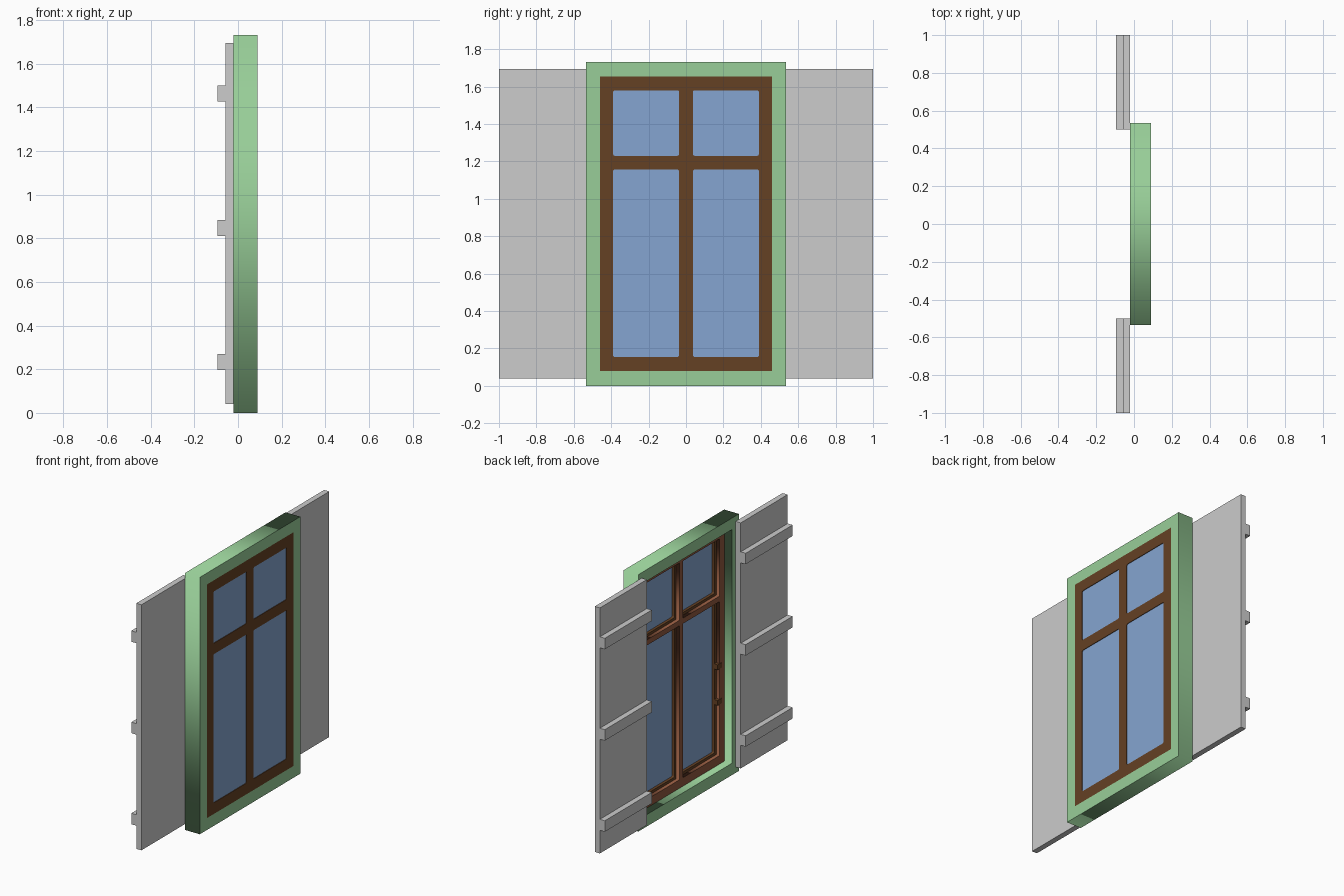
import bpy, math
from mathutils import Matrix

cube = bpy.data.objects.get("Cube")
if cube:
    bpy.data.objects.remove(cube, do_unlink=True)


def material(name, rgb):
    lin = [(c / 255 / 12.92) if c < 11 else ((c / 255 + 0.055) / 1.055) ** 2.4 for c in rgb]
    m = bpy.data.materials.new(name)
    m.use_nodes = True
    m.diffuse_color = (*lin, 1)
    m.node_tree.nodes["Principled BSDF"].inputs["Base Color"].default_value = (*lin, 1)
    return m


GREEN = material("green_paint", (152, 206, 152))
GREY = material("grey_shutter", (204, 204, 204))
DARK = material("dark_brown_wood", (101, 65, 36))
LIGHT = material("light_brown_wood", (143, 88, 62))
GLASS = material("blue_glass", (133, 165, 209))

# Local x -> y, local y -> z, local z -> x
STAND = Matrix(((0, 0, 1), (1, 0, 0), (0, 1, 0))).to_4x4()


def rounded_rect(rect, r):
    y0, y1, z0, z1 = rect
    if r == 0:
        return [(y0, z0), (y1, z0), (y1, z1), (y0, z1)]
    pts = []
    corners = [(y1 - r, z1 - r), (y0 + r, z1 - r), (y0 + r, z0 + r), (y1 - r, z0 + r)]
    for k, (cy, cz) in enumerate(corners):
        for s in range(5):
            a = math.radians(90 * k + 22.5 * s)
            pts.append((cy + r * math.cos(a), cz + r * math.sin(a)))
    return pts


def pierced_panel(name, outer, holes, x0, x1, mat, r=0):
    """Upright slab between x0 and x1 with rectangular openings."""
    cu = bpy.data.curves.new(name, "CURVE")
    cu.dimensions = "2D"
    cu.fill_mode = "BOTH"
    cu.extrude = (x1 - x0) / 2
    for loop in [rounded_rect(outer, 0)] + [rounded_rect(h, r) for h in holes]:
        sp = cu.splines.new("POLY")
        sp.points.add(len(loop) - 1)
        for p, (a, b) in zip(sp.points, loop):
            p.co = (a, b, 0, 1)
        sp.use_cyclic_u = True
    tmp = bpy.data.objects.new(name + "_outline", cu)
    bpy.context.collection.objects.link(tmp)
    dg = bpy.context.evaluated_depsgraph_get()
    me = bpy.data.meshes.new_from_object(tmp.evaluated_get(dg))
    bpy.data.objects.remove(tmp, do_unlink=True)
    me.transform(Matrix.Translation(((x0 + x1) / 2, 0, 0)) @ STAND)
    me.materials.clear()
    me.materials.append(mat)
    ob = bpy.data.objects.new(name, me)
    bpy.context.collection.objects.link(ob)
    return ob


def box(name, x, y, z, mat):
    bpy.ops.mesh.primitive_cube_add(size=1)
    ob = bpy.context.object
    ob.name = name
    ob.data.transform(Matrix.Translation([(a + b) / 2 for a, b in (x, y, z)])
                      @ Matrix.Diagonal([abs(b - a) for a, b in (x, y, z)] + [1]))
    ob.data.materials.append(mat)
    return ob


def openings(grow):
    """Four pane openings, widened by grow on every side."""
    out = []
    for z0, z1 in ((0.155, 1.157), (1.23, 1.58)):
        for y0, y1 in ((-0.39, -0.037), (0.037, 0.39)):
            out.append((y0 - grow, y1 + grow, z0 - grow, z1 + grow))
    return out


# Window surround and the two layers of the sash
opening = (-0.46, 0.46, 0.08, 1.655)
pierced_panel("window_surround", (-0.535, 0.535, 0, 1.732), [opening], -0.02, 0.09, GREEN)
pierced_panel("outer_sash", opening, openings(0), 0.06, 0.09, DARK, 0.01)
pierced_panel("inner_sash", opening, openings(0.018), 0.035, 0.06, LIGHT)

# Glass panes
for i, (y0, y1, z0, z1) in enumerate(openings(0.004)):
    box(f"glass_pane_{i + 1}", (0.079, 0.086), (y0, y1), (z0, z1), GLASS)

for side, s in (("left", 1), ("right", -1)):
    # Small catches on the inner jambs
    for i, z in enumerate((0.5, 0.74)):
        box(f"{side}_catch_{i + 1}", (0.033, 0.06), (s * 0.385, s * 0.43), (z - 0.017, z + 0.017), DARK)
    # Shutter board with three battens
    box(f"{side}_shutter_board", (-0.058, -0.02), (s * 0.5, s), (0.04, 1.695), GREY)
    for i, z in enumerate((0.233, 0.847, 1.463)):
        box(f"{side}_shutter_batten_{i + 1}", (-0.095, -0.058), (s * 0.5, s), (z - 0.037, z + 0.037), GREY)
